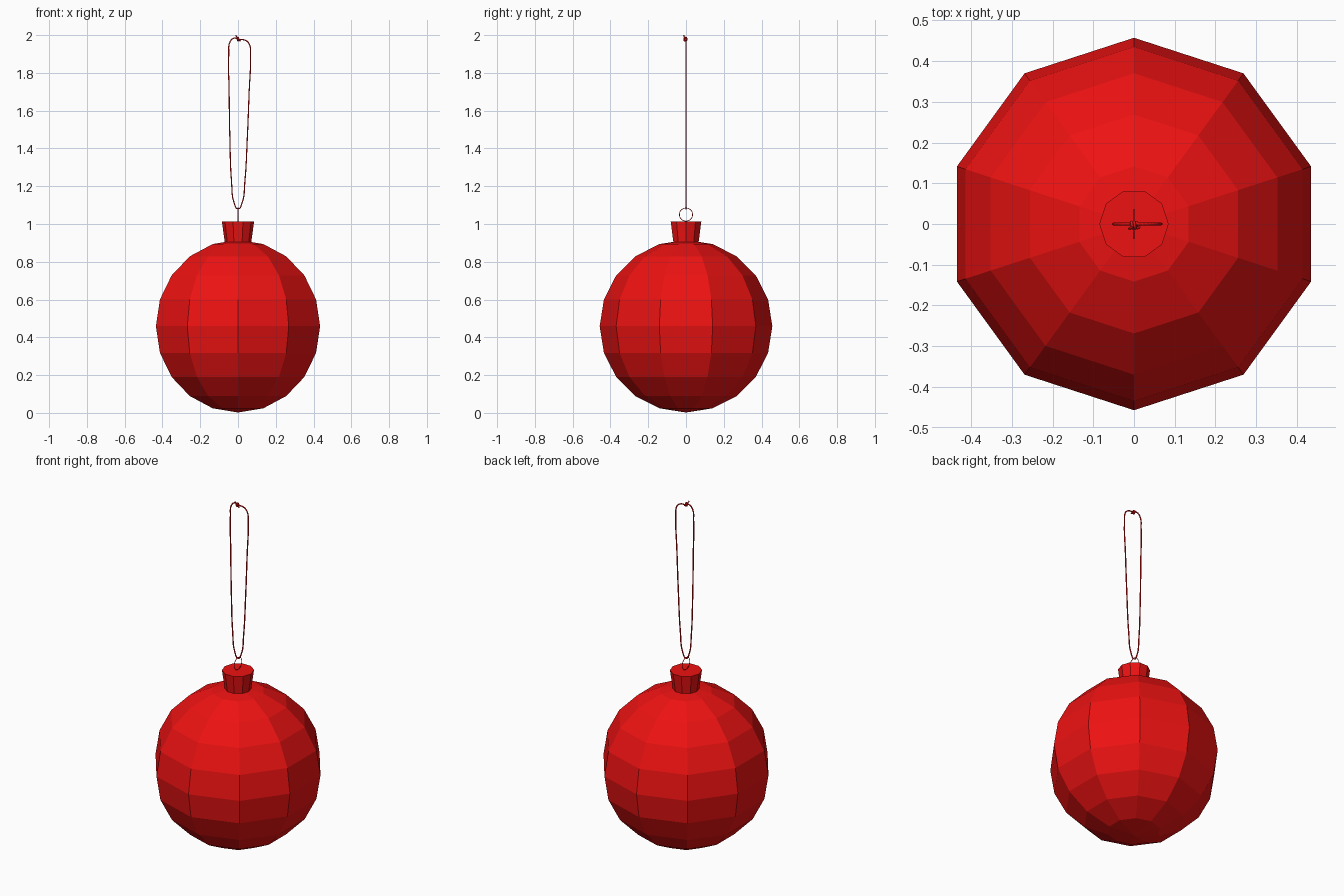
import bpy
from math import pi, sin, cos

if "Cube" in bpy.data.objects:
    bpy.data.objects.remove(bpy.data.objects["Cube"])

red = bpy.data.materials.new("red")
red.diffuse_color = (0.85, 0.006, 0.006, 1)
red.use_nodes = True
red.node_tree.nodes["Principled BSDF"].inputs["Base Color"].default_value = red.diffuse_color


def finish(name):
    ob = bpy.context.object
    ob.name = name
    ob.data.materials.append(red)
    return ob


def cord(name, pts, radius, closed=False):
    cu = bpy.data.curves.new(name, 'CURVE')
    cu.dimensions = '3D'
    cu.bevel_depth = radius
    cu.bevel_resolution = 1
    cu.resolution_u = 4
    cu.use_fill_caps = True
    sp = cu.splines.new('BEZIER')
    sp.bezier_points.add(len(pts) - 1)
    for bp, p in zip(sp.bezier_points, pts):
        bp.co = p
        bp.handle_left_type = bp.handle_right_type = 'AUTO'
    sp.use_cyclic_u = closed
    ob = bpy.data.objects.new(name, cu)
    bpy.context.collection.objects.link(ob)
    cu.materials.append(red)


# Faceted ball
bpy.ops.mesh.primitive_uv_sphere_add(segments=10, ring_count=10, radius=0.457,
                                     location=(0, 0, 0.459))
finish("ball")

# Flared cap: rotated so a corner lies on the x axis
bpy.ops.mesh.primitive_cone_add(vertices=10, radius1=0.07, radius2=0.085, depth=0.11,
                                location=(0, 0, 0.957), rotation=(0, 0, pi / 2))
finish("cap")

# Thin wire hanging ring, standing in the yz plane
bpy.ops.mesh.primitive_torus_add(major_segments=20, minor_segments=6, major_radius=0.035,
                                 minor_radius=0.0018, location=(0, 0, 1.05),
                                 rotation=(0, pi / 2, 0))
finish("hanging_ring")

# Long cord loop
loop = [(0, 1.08), (-0.02, 1.11), (-0.034, 1.22), (-0.043, 1.45), (-0.047, 1.7),
        (-0.049, 1.9), (-0.042, 1.965), (-0.02, 1.984), (0, 1.978), (0.04, 1.972),
        (0.06, 1.952), (0.066, 1.9), (0.059, 1.7), (0.049, 1.45), (0.036, 1.22), (0.021, 1.11)]
cord("cord_loop", [(x, 0, z) for x, z in loop], 0.0035, True)

# Knot wraps around the cord
knot = [(-0.007 + 0.014 * t / 16, -0.003 + 0.008 * cos(t * pi / 4),
         1.979 + 0.009 * sin(t * pi / 4)) for t in range(17)]
cord("knot", knot, 0.0035)

# Loose cord ends
cord("cord_end_upper", [(0, -0.004, 1.982), (-0.007, -0.009, 1.99), (-0.012, -0.012, 1.998)], 0.0033)
cord("cord_end_lower", [(0, -0.004, 1.98), (0.009, -0.01, 1.975), (0.013, -0.007, 1.968)], 0.0033)
